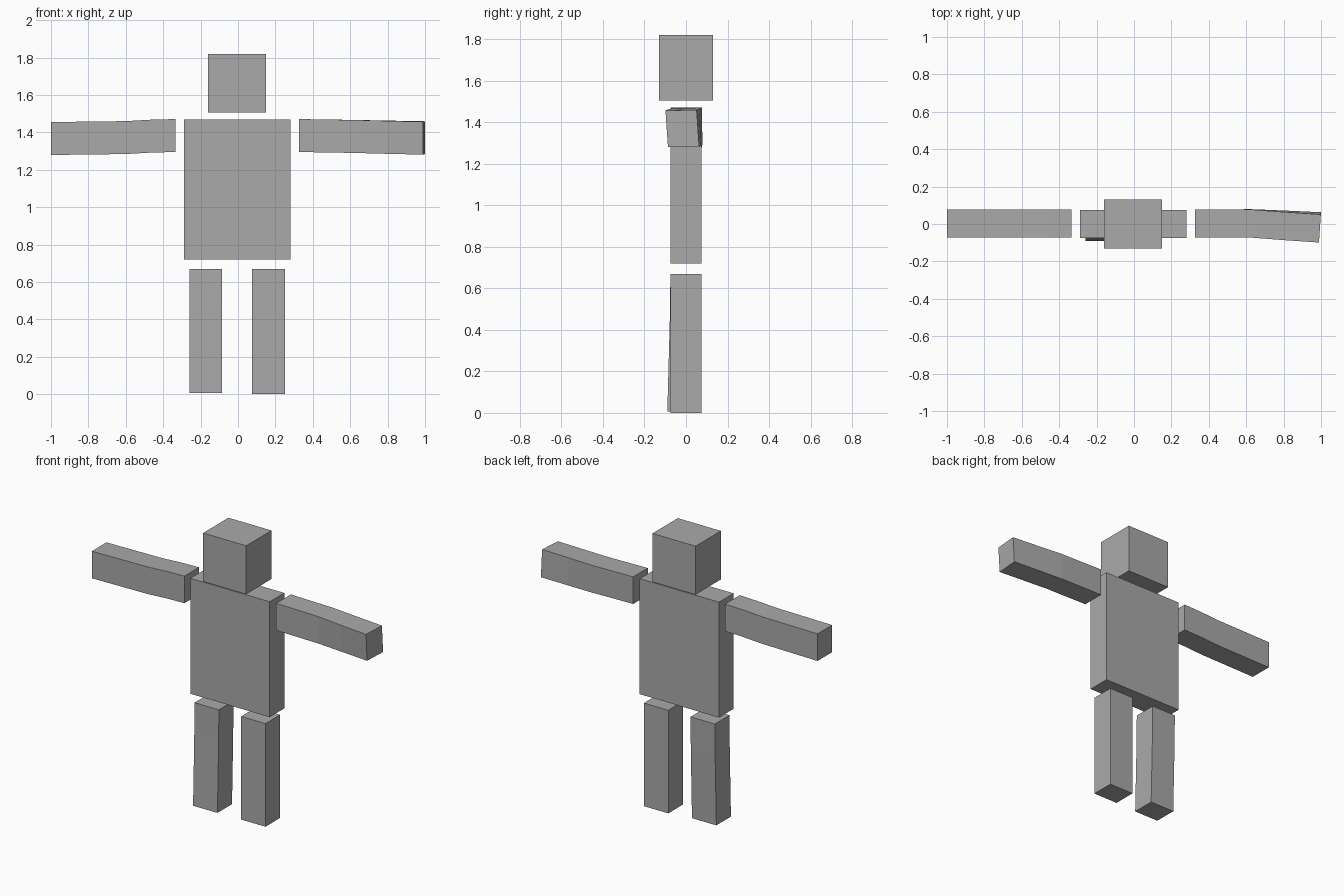
import bpy, bmesh

if "Cube" in bpy.data.objects:
    bpy.data.objects.remove(bpy.data.objects["Cube"])

# Single flat grey
grey = bpy.data.materials.new("plain_grey")
grey.diffuse_color = (0.4, 0.4, 0.4, 1)
grey.use_nodes = True
grey.node_tree.nodes["Principled BSDF"].inputs["Base Color"].default_value = grey.diffuse_color


def loft(name, rings):
    """Skin a chain of four-cornered rings and close both ends."""
    bm = bmesh.new()
    loops = [[bm.verts.new(p) for p in ring] for ring in rings]
    for a, b in zip(loops, loops[1:]):
        for i in range(4):
            j = (i + 1) % 4
            bm.faces.new((a[i], a[j], b[j], b[i]))
    bm.faces.new(loops[0])
    bm.faces.new(loops[-1])
    bmesh.ops.recalc_face_normals(bm, faces=bm.faces[:])
    mesh = bpy.data.meshes.new(name)
    bm.to_mesh(mesh)
    bm.free()
    mesh.materials.append(grey)
    obj = bpy.data.objects.new(name, mesh)
    bpy.context.collection.objects.link(obj)
    return obj


def level_ring(x0, x1, y0, y1, z):
    return [(x0, y0, z), (x1, y0, z), (x1, y1, z), (x0, y1, z)]


def arm_ring(x, y, z, lean=0.0, yaw=0.0):
    """Upright square section centred on (x, y, z), slightly leaned and yawed."""
    h, w = 0.088, 0.075
    return [(x + yaw * sy, y + sy * w - lean * sz, z + sz * h + 0.2 * lean * sy)
            for sy, sz in ((-1, -1), (1, -1), (1, 1), (-1, 1))]


# Head and torso blocks
loft("head", [level_ring(-0.16, 0.15, -0.13, 0.13, z) for z in (1.505, 1.82)])
loft("torso", [level_ring(-0.29, 0.28, -0.075, 0.075, z) for z in (0.72, 1.47)])

# Arms, drooping a little past the elbow
loft("right_arm", [arm_ring(-0.335, 0.003, 1.383), arm_ring(-0.46, 0.003, 1.380),
                   arm_ring(-0.60, 0.003, 1.372), arm_ring(-1.0, 0.003, 1.367)])
loft("left_arm", [arm_ring(0.325, 0.003, 1.383), arm_ring(0.63, 0.003, 1.378, 0.001),
                  arm_ring(0.80, -0.007, 1.374, 0.004, 0.003),
                  arm_ring(0.994, -0.018, 1.370, 0.006, 0.005)])

# Legs, the right one stepping slightly forward
loft("right_leg", [level_ring(-0.26, -0.085, -0.09, 0.06, 0.006),
                   level_ring(-0.26, -0.085, -0.078, 0.072, 0.45),
                   level_ring(-0.26, -0.085, -0.075, 0.075, 0.67)])
loft("left_leg", [level_ring(0.075, 0.25, -0.075, 0.075, z) for z in (0.0, 0.67)])
